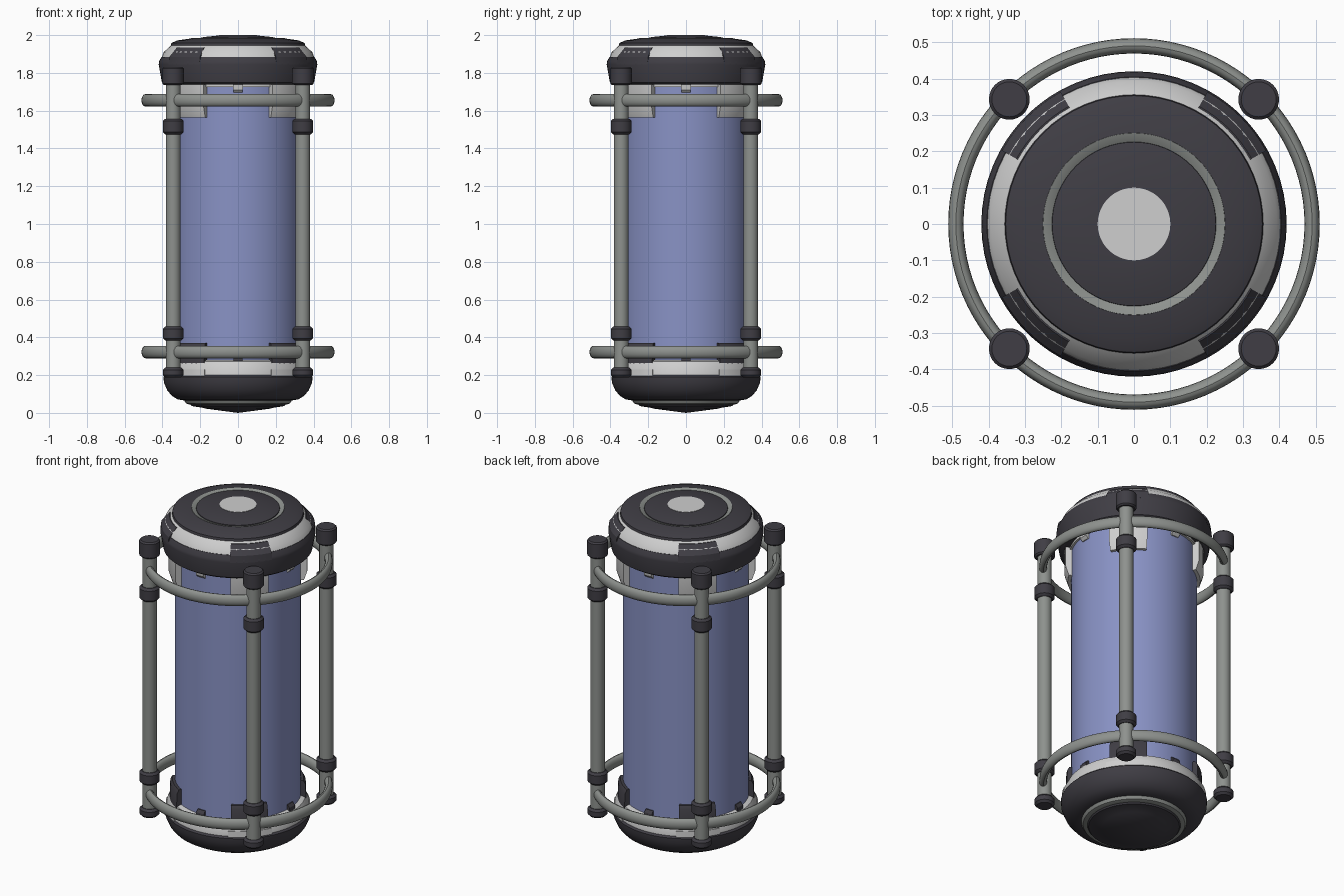
import bpy, bmesh, math
from math import cos, sin, radians

cube = bpy.data.objects.get("Cube")
if cube:
    bpy.data.objects.remove(cube, do_unlink=True)


def material(name, r, g, b):
    m = bpy.data.materials.new(name)
    m.use_nodes = True
    m.diffuse_color = (r, g, b, 1)
    m.node_tree.nodes["Principled BSDF"].inputs["Base Color"].default_value = (r, g, b, 1)
    return m


DARK = material("dark rubber", 0.05, 0.047, 0.058)
LIGHT = material("light panel", 0.62, 0.62, 0.62)
GREY = material("grey metal", 0.27, 0.285, 0.27)
BLUE = material("blue glass", 0.25, 0.29, 0.56)


def finish(name, bm, mat, angle=30):
    bmesh.ops.recalc_face_normals(bm, faces=bm.faces)
    mesh = bpy.data.meshes.new(name)
    bm.to_mesh(mesh)
    bm.free()
    mesh.materials.append(mat)
    ob = bpy.data.objects.new(name, mesh)
    bpy.context.collection.objects.link(ob)
    bpy.ops.object.select_all(action='DESELECT')
    ob.select_set(True)
    bpy.context.view_layer.objects.active = ob
    bpy.ops.object.shade_smooth_by_angle(angle=radians(angle))
    return ob


def lathe(name, profile, mat, at=(0, 0), steps=64, closed=False):
    """Turn an (r, z) profile right round; closed joins its last point to its first."""
    bm = bmesh.new()
    rings = []
    for r, z in profile:
        if r == 0:
            rings.append([bm.verts.new((at[0], at[1], z))] * steps)
        else:
            rings.append([bm.verts.new((at[0] + r * cos(math.tau * i / steps),
                                        at[1] + r * sin(math.tau * i / steps), z))
                          for i in range(steps)])
    pairs = list(zip(rings, rings[1:]))
    if closed:
        pairs.append((rings[-1], rings[0]))
    for a, b in pairs:
        for i in range(steps):
            j = (i + 1) % steps
            bm.faces.new(list(dict.fromkeys((a[i], a[j], b[j], b[i]))))
    return finish(name, bm, mat)


def sector(name, profile, mat, centre, half, steps=8):
    """Sweep a closed (r, z) profile through an arc of degrees."""
    bm = bmesh.new()
    rows = []
    for i in range(steps + 1):
        a = radians(centre - half + 2 * half * i / steps)
        rows.append([bm.verts.new((r * cos(a), r * sin(a), z)) for r, z in profile])
    n = len(profile)
    for a, b in zip(rows, rows[1:]):
        for k in range(n):
            bm.faces.new((a[k], a[(k + 1) % n], b[(k + 1) % n], b[k]))
    bm.faces.new(rows[0])
    bm.faces.new(rows[-1])
    return finish(name, bm, mat)


def collar(name, r, z0, z1, at, c=0.012):
    return lathe(name, [(0, z0), (r - c, z0), (r, z0 + c), (r, z1 - c),
                        (r - c, z1), (0, z1)], DARK, at, 32)


# Central tube
lathe("tube", [(0, 0.22), (0.34, 0.22), (0.34, 1.78), (0, 1.78)], BLUE)

# Upper cap, from the flange to the centre disc
lathe("upper_flange", [(0, 1.74), (0.385, 1.738), (0.403, 1.75), (0.42, 1.845),
                       (0.418, 1.86), (0.405, 1.885), (0, 1.885)], DARK)
lathe("upper_band", [(0, 1.88), (0.405, 1.88), (0.393, 1.91), (0.355, 1.945),
                     (0, 1.945)], LIGHT)
lathe("upper_lid", [(0, 1.943), (0.356, 1.943), (0.353, 1.958), (0.32, 1.972),
                    (0.25, 1.982), (0.235, 1.972), (0, 1.972)], DARK)
lathe("upper_lid_ring", [(0.252, 1.975), (0.25, 1.984), (0.227, 1.976), (0.22, 1.97)],
      GREY, closed=True)
lathe("upper_dome", [(0, 1.97), (0.227, 1.97), (0.225, 1.979), (0.18, 1.99),
                     (0.102, 1.998), (0, 1.998)], DARK)
lathe("upper_disc", [(0, 1.995), (0.1, 1.995), (0.1, 2.0), (0, 2.0)], LIGHT)
lathe("upper_collar", [(0, 1.725), (0.352, 1.725), (0.352, 1.75), (0, 1.75)], LIGHT)

# Lower cap
lathe("lower_band", [(0, 0.19), (0.386, 0.19), (0.384, 0.235), (0.365, 0.272),
                     (0.345, 0.28), (0, 0.28)], LIGHT)
lathe("lower_bowl", [(0, 0.2), (0.385, 0.2), (0.395, 0.19), (0.392, 0.16),
                     (0.375, 0.12), (0.35, 0.09), (0.32, 0.072), (0.285, 0.066),
                     (0, 0.066)], DARK)
lathe("lower_ring", [(0, 0.07), (0.287, 0.07), (0.275, 0.05), (0.255, 0.044),
                     (0, 0.044)], GREY)
lathe("lower_disc", [(0, 0.05), (0.253, 0.046), (0.245, 0.036), (0.18, 0.026),
                     (0.175, 0.023), (0, 0.0)], DARK)

# Tabs and brackets on the diagonals, small clips between them
for k in range(4):
    diag, axis = 45 + 90 * k, 90 * k
    sector(f"upper_tab_{k + 1}", [(0.33, 1.935), (0.37, 1.935), (0.415, 1.885),
                                  (0.42, 1.845), (0.33, 1.845)], DARK, diag, 16)
    sector(f"upper_bracket_{k + 1}", [(0.33, 1.75), (0.376, 1.75), (0.376, 1.62),
                                      (0.358, 1.565), (0.33, 1.565)], LIGHT, diag, 16)
    sector(f"lower_bracket_{k + 1}", [(0.33, 0.25), (0.37, 0.25), (0.366, 0.35),
                                      (0.355, 0.37), (0.33, 0.37)], DARK, diag, 16)
    sector(f"upper_clip_{k + 1}", [(0.33, 1.745), (0.365, 1.745), (0.36, 1.71),
                                   (0.345, 1.695), (0.33, 1.695)], LIGHT, axis, 4, 2)
    sector(f"lower_clip_{k + 1}", [(0.33, 0.26), (0.362, 0.26), (0.358, 0.295),
                                   (0.345, 0.31), (0.33, 0.31)], DARK, axis, 4, 2)
    sector(f"lower_plate_{k + 1}", [(0.34, 0.195), (0.391, 0.195), (0.389, 0.23),
                                    (0.34, 0.23)], LIGHT, diag, 18)

# Corner posts with their collars
P = 0.343
for side, x in (("left", P), ("right", -P)):
    for end, y in (("front", -P), ("back", P)):
        tag = f"{end}_{side}"
        lathe(f"{tag}_post", [(0, 0.2), (0.039, 0.2), (0.039, 1.76), (0, 1.76)],
              GREY, (x, y), 32)
        collar(f"{tag}_post_foot", 0.054, 0.188, 0.24, (x, y))
        collar(f"{tag}_lower_collar", 0.055, 0.383, 0.457, (x, y))
        collar(f"{tag}_upper_collar", 0.055, 1.475, 1.557, (x, y))
        collar(f"{tag}_post_cap", 0.056, 1.735, 1.832, (x, y), 0.008)

# Guard rings through the posts
for name, z in (("lower_guard_ring", 0.322), ("upper_guard_ring", 1.655)):
    oval = [(0.49 + 0.021 * cos(math.tau * i / 16), z + 0.033 * sin(math.tau * i / 16))
            for i in range(16)]
    lathe(name, oval, GREY, steps=96, closed=True)
